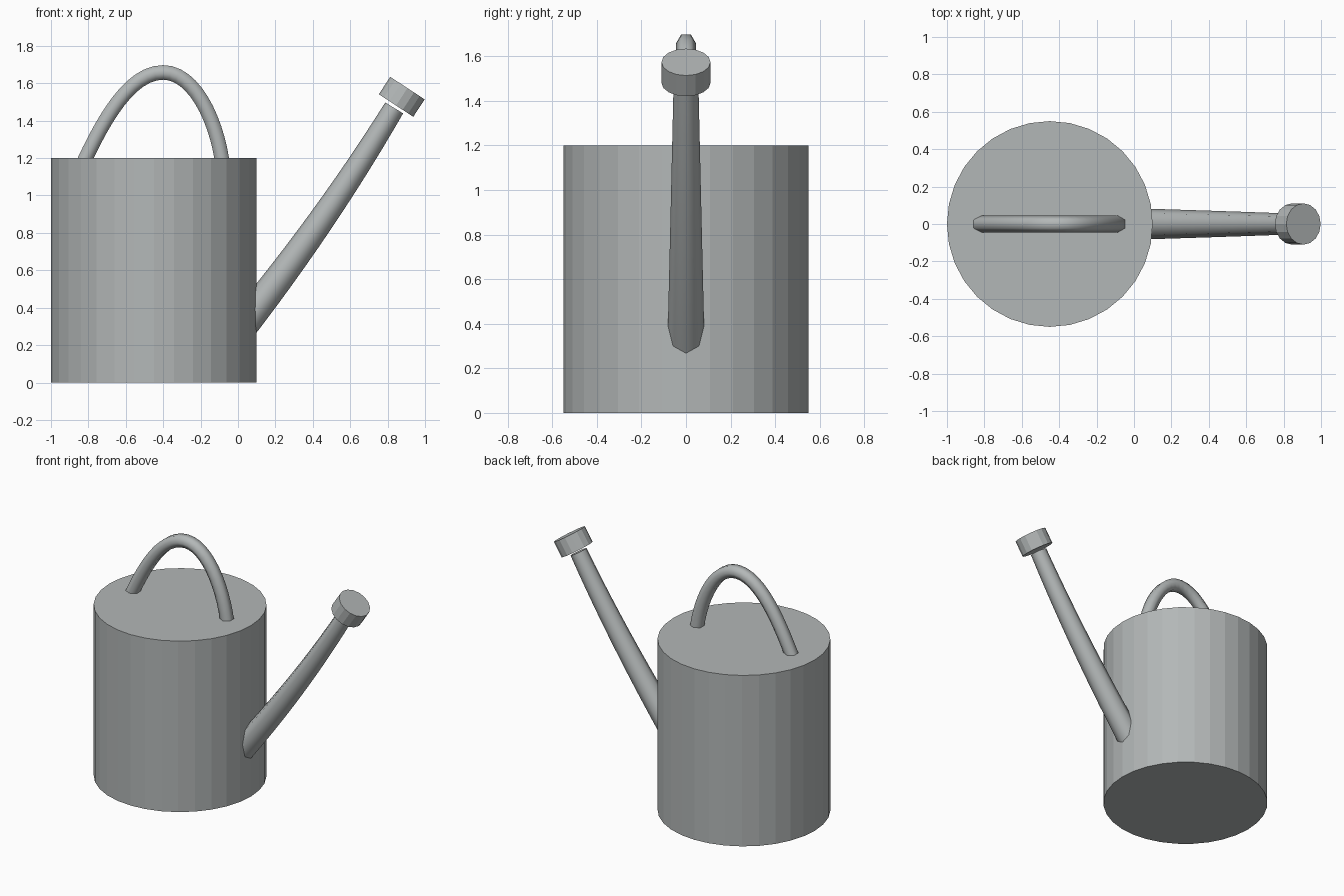
import bpy, bmesh, math
from mathutils import Vector

if "Cube" in bpy.data.objects:
    bpy.data.objects.remove(bpy.data.objects["Cube"])

metal = bpy.data.materials.new("galvanised_grey")
metal.diffuse_color = (0.45, 0.475, 0.475, 1)
metal.use_nodes = True
metal.node_tree.nodes["Principled BSDF"].inputs["Base Color"].default_value = metal.diffuse_color


def finish(name, bm, smooth_angle=None):
    bmesh.ops.recalc_face_normals(bm, faces=bm.faces)
    me = bpy.data.meshes.new(name)
    bm.to_mesh(me)
    bm.free()
    me.materials.append(metal)
    ob = bpy.data.objects.new(name, me)
    bpy.context.collection.objects.link(ob)
    if smooth_angle:
        bpy.ops.object.select_all(action='DESELECT')
        ob.select_set(True)
        bpy.context.view_layer.objects.active = ob
        bpy.ops.object.shade_smooth_by_angle(angle=math.radians(smooth_angle))
    return ob


def bezier(ctrl, n):
    """Sample a cubic curve given as (x, z) control points."""
    a, b, c, d = (Vector((x, 0, z)) for x, z in ctrl)
    out = []
    for i in range(n + 1):
        t = i / n
        s = 1 - t
        out.append(a * s**3 + b * 3 * s * s * t + c * 3 * s * t * t + d * t**3)
    return out


def tube(name, path, r0, r1, sides, smooth_angle=None):
    """Capped tube along a path in the xz plane, tapering from r0 to r1."""
    bm = bmesh.new()
    rings = []
    last = len(path) - 1
    across = Vector((0, 1, 0))
    for i, p in enumerate(path):
        tangent = (path[min(i + 1, last)] - path[max(i - 1, 0)]).normalized()
        up = tangent.cross(across)
        r = r0 + (r1 - r0) * i / last
        ring = []
        for k in range(sides):
            a = 2 * math.pi * k / sides
            ring.append(bm.verts.new(p + (across * math.cos(a) + up * math.sin(a)) * r))
        rings.append(ring)
    for lo, hi in zip(rings, rings[1:]):
        for k in range(sides):
            j = (k + 1) % sides
            bm.faces.new((lo[k], lo[j], hi[j], hi[k]))
    bm.faces.new(rings[0])
    bm.faces.new(rings[-1])
    return finish(name, bm, smooth_angle)


# Body: faceted drum
tube("body", [Vector((-0.45, 0, 0)), Vector((-0.45, 0, 1.2))], 0.55, 0.55, 32)

# Handle: six-sided arched tube on the lid
left = bezier([(-0.822, 1.185), (-0.72, 1.40), (-0.58, 1.658), (-0.40, 1.658)], 12)
right = bezier([(-0.40, 1.658), (-0.24, 1.658), (-0.12, 1.42), (-0.085, 1.185)], 12)
tube("handle", left + right[1:], 0.045, 0.045, 6, 65)

# Spout: slightly curved, tapering, eight-sided tube
spout = bezier([(0.0, 0.275), (0.305, 0.655), (0.587, 1.055), (0.835, 1.468)], 12)
tube("spout", spout, 0.084, 0.056, 8, 50)

# Rose: short drum at the spout tip
tube("rose", [Vector((0.845, 0, 1.481)), Vector((0.906, 0, 1.574))], 0.11, 0.11, 16)
